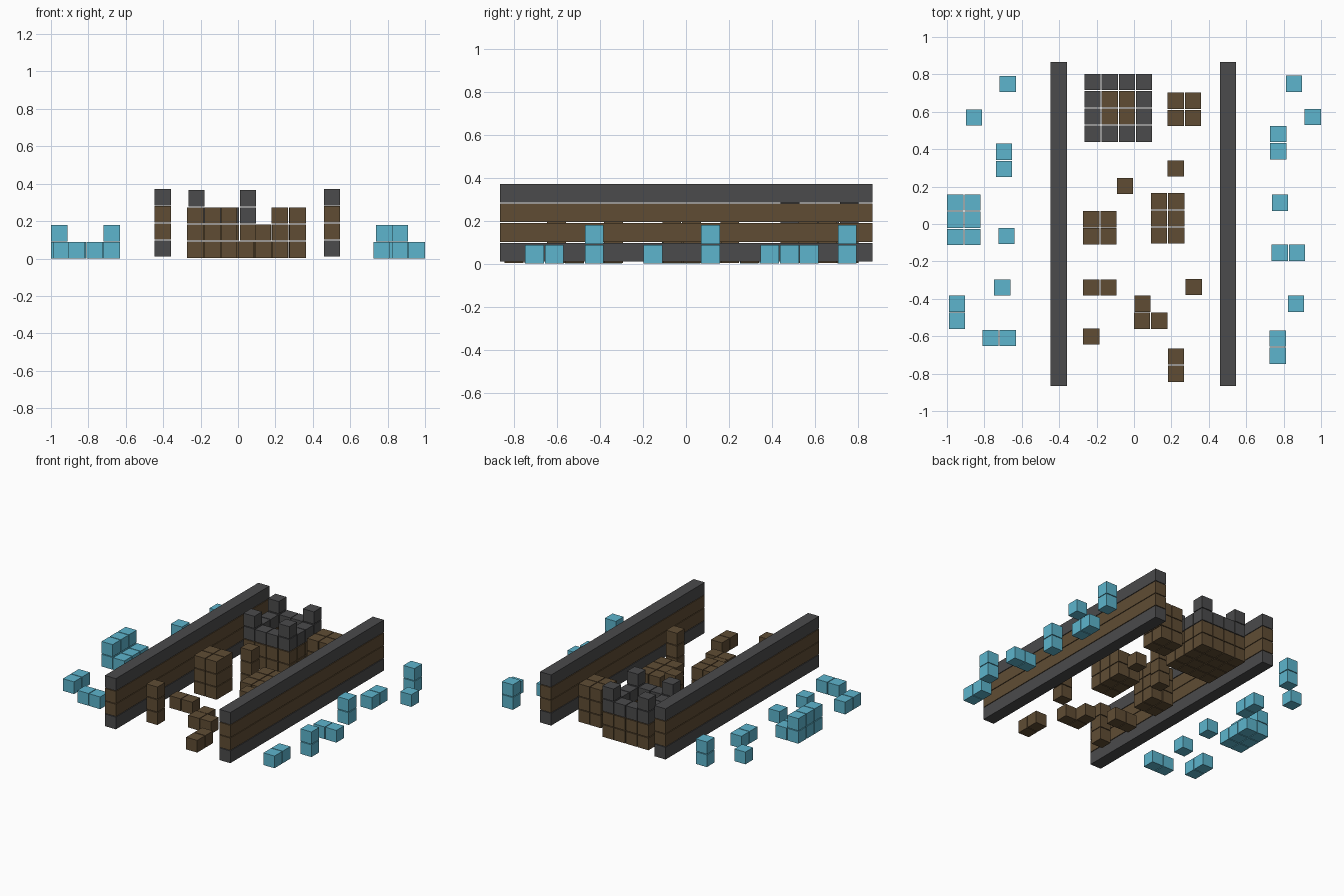
import bpy
import bmesh
from mathutils import Matrix, Vector

if "Cube" in bpy.data.objects:
    bpy.data.objects.remove(bpy.data.objects["Cube"])

SIZE = 0.087
STEP = 0.092


def material(name, rgb):
    mat = bpy.data.materials.new(name)
    mat.use_nodes = True
    mat.diffuse_color = (*rgb, 1)
    mat.node_tree.nodes["Principled BSDF"].inputs["Base Color"].default_value = (*rgb, 1)
    return mat


STONE = material("dark grey stone", (0.07, 0.07, 0.072))
WOOD = material("brown wood", (0.115, 0.073, 0.034))
ICE = material("light blue", (0.11, 0.46, 0.61))


def blocks(name, mat, bases):
    """One object of equal cubes, each given by the centre of its base."""
    bm = bmesh.new()
    for base in bases:
        centre = Vector(base) + Vector((0, 0, SIZE / 2))
        bmesh.ops.create_cube(bm, size=SIZE, matrix=Matrix.Translation(centre))
    mesh = bpy.data.meshes.new(name)
    bm.to_mesh(mesh)
    bm.free()
    mesh.materials.append(mat)
    obj = bpy.data.objects.new(name, mesh)
    bpy.context.collection.objects.link(obj)


def stack(x, y, nx=1, ny=1, nz=1, z=0.003):
    """Bases of a box of cubes growing towards +x, +y and +z."""
    return [(x + i * STEP, y + j * STEP, z + k * STEP)
            for i in range(nx) for j in range(ny) for k in range(nz)]


# Two long walls: stone foot and coping, wooden courses between
WALL_COUNT = 20
WALL_STEP = (1.732 - SIZE) / (WALL_COUNT - 1)
for side, x in (("right", -0.402), ("left", 0.502)):
    rows = [[(x, -0.822 + i * WALL_STEP, 0.01 + k * 0.0915) for i in range(WALL_COUNT)]
            for k in range(4)]
    blocks(side + "_wall_stone", STONE, rows[0] + rows[3])
    blocks(side + "_wall_wood", WOOD, rows[1] + rows[2])

# Tower: wooden body, stone rim and corner battlements
TX, TY = -0.222, 0.483
blocks("tower_body", WOOD, stack(TX, TY, 4, 4, 2))
rim, corners = [], []
for i in range(4):
    for j in range(4):
        x, y = TX + i * STEP, TY + j * STEP
        ends = (i in (0, 3)) + (j in (0, 3))
        if ends:
            rim.append((x, y, 0.003 + 2 * STEP))
        if ends == 2:
            corners.append((x, y, 0.003 + 3 * STEP))
blocks("tower_rim", STONE, rim)
blocks("tower_battlements", STONE, corners)

# Wooden obstacles between the walls: x, y, then counts along x, y, z
OBSTACLES = {
    "back_crate": (0.223, 0.567, 2, 2, 3),
    "back_stub": (0.223, 0.297, 1, 1, 1),
    "middle_post": (-0.048, 0.203, 1, 1, 3),
    "left_platform": (0.134, -0.062, 2, 3, 2),
    "right_crate": (-0.228, -0.066, 2, 2, 3),
    "low_step": (-0.228, -0.34, 2, 1, 1),
    "left_post": (0.32, -0.337, 1, 1, 3),
    "corner_step": (0.043, -0.517, 2, 1, 1),
    "corner_step_end": (0.046, -0.427, 1, 1, 1),
    "right_post": (-0.228, -0.602, 1, 1, 3),
    "front_step": (0.225, -0.8, 1, 2, 1),
}
for name, spec in OBSTACLES.items():
    blocks(name, WOOD, stack(*spec))

# Blue blocks scattered outside each wall
RIGHT_SIDE = [
    (-0.675, 0.748, 1, 1, 2), (-0.855, 0.57, 1, 1, 1),
    (-0.695, 0.294, 1, 2, 1), (-0.955, -0.069, 1, 3, 2),
    (-0.863, -0.069, 1, 3, 1), (-0.682, -0.064, 1, 1, 1),
    (-0.704, -0.34, 1, 1, 1), (-0.946, -0.518, 1, 2, 1),
    (-0.767, -0.61, 2, 1, 1),
]
LEFT_SIDE = [
    (0.855, 0.75, 1, 1, 2), (0.955, 0.572, 1, 1, 1),
    (0.771, 0.389, 1, 2, 1), (0.781, 0.114, 1, 1, 2),
    (0.779, -0.153, 2, 1, 1), (0.866, -0.427, 1, 1, 2),
    (0.768, -0.704, 1, 2, 1),
]
for side, specs in (("right", RIGHT_SIDE), ("left", LEFT_SIDE)):
    for n, (x, y, *counts) in enumerate(specs):
        blocks(f"{side}_blue_block_{n}", ICE, stack(x, y, *counts, z=0))
